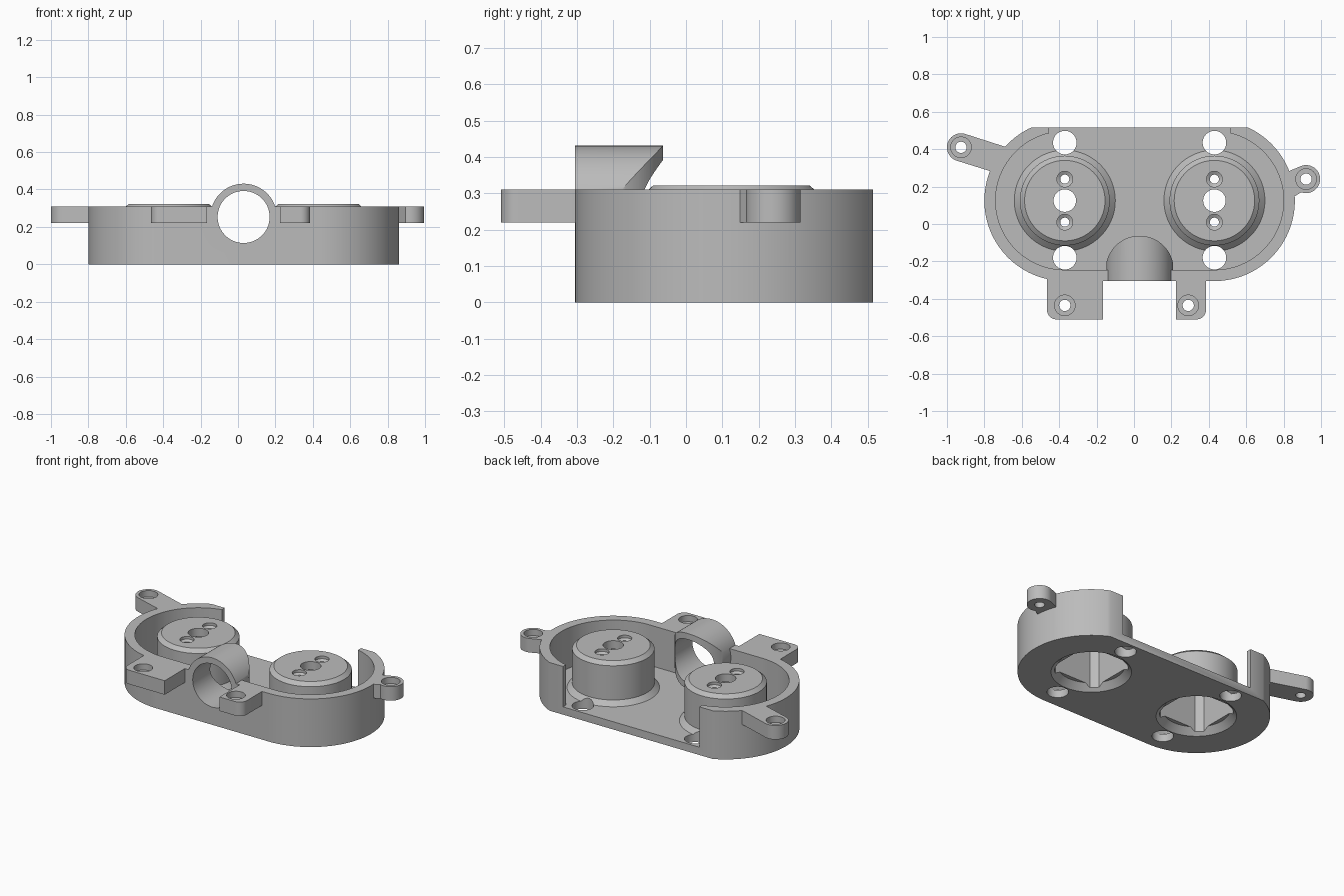
import bpy, bmesh
from math import pi, sin, cos, asin, radians
from mathutils import Matrix

if "Cube" in bpy.data.objects:
    bpy.data.objects.remove(bpy.data.objects["Cube"])

grey = bpy.data.materials.new("light_grey_plastic")
grey.use_nodes = True
colour = (0.5, 0.5, 0.5, 1)
grey.diffuse_color = colour
grey.node_tree.nodes["Principled BSDF"].inputs["Base Color"].default_value = colour

MOUNTS = {"right_motor_mount": -0.37, "left_motor_mount": 0.43}
MID_X, MID_Y = 0.03, 0.125
RIM, FLOOR, LUG = 0.31, 0.05, 0.22
BACK = 0.515
TUBE_Z = 0.253


def arc(x, y, r, a0, a1, n=64):
    return [(x + r * cos(a0 + (a1 - a0) * i / n), y + r * sin(a0 + (a1 - a0) * i / n))
            for i in range(n + 1)]


def finish(bm, name):
    bmesh.ops.remove_doubles(bm, verts=bm.verts, dist=1e-5)
    bmesh.ops.recalc_face_normals(bm, faces=bm.faces)
    mesh = bpy.data.meshes.new(name)
    bm.to_mesh(mesh)
    bm.free()
    mesh.materials.append(grey)
    obj = bpy.data.objects.new(name, mesh)
    bpy.context.collection.objects.link(obj)
    return obj


def prism(outline, z0, z1, name="cutter"):
    bm = bmesh.new()
    face = bm.faces.new([bm.verts.new((x, y, z0)) for x, y in outline])
    top = bmesh.ops.extrude_face_region(bm, geom=[face])["geom"]
    verts = [v for v in top if isinstance(v, bmesh.types.BMVert)]
    bmesh.ops.translate(bm, verts=verts, vec=(0, 0, z1 - z0))
    return finish(bm, name)


def box(x0, x1, y0, y1, z0, z1):
    return prism([(x0, y0), (x1, y0), (x1, y1), (x0, y1)], z0, z1)


def turned(x, y, profile, name="cutter", n=96):
    """Closed solid turned about a vertical axis, from (radius, height) steps."""
    bm = bmesh.new()
    rings = [[bm.verts.new((x + r * cos(2 * pi * i / n), y + r * sin(2 * pi * i / n), z))
              for i in range(n)] for r, z in profile]
    for a, b in zip(rings, rings[1:]):
        for i in range(n):
            j = (i + 1) % n
            bm.faces.new((a[i], a[j], b[j], b[i]))
    bm.faces.new(rings[0])
    bm.faces.new(rings[-1])
    return finish(bm, name)


def rod(x, y, r, z0=-0.1, z1=0.6):
    return turned(x, y, [(r, z0), (r, z1)])


def rod_along_y(r, y0, y1):
    obj = rod(0, 0, r, y0, y1)
    obj.data.transform(Matrix.Translation((MID_X, 0, TUBE_Z)) @ Matrix.Rotation(radians(-90), 4, 'X'))
    return obj


def combine(obj, other, operation, keep=False):
    mod = obj.modifiers.new("combine", 'BOOLEAN')
    mod.operation, mod.object, mod.solver = operation, other, 'EXACT'
    bpy.context.view_layer.update()
    deps = bpy.context.evaluated_depsgraph_get()
    mesh = bpy.data.meshes.new_from_object(obj.evaluated_get(deps))
    obj.modifiers.clear()
    obj.data = mesh
    if not keep:
        bpy.data.objects.remove(other)


def stadium(r, end):
    left, right = MOUNTS.values()
    return arc(right, MID_Y, r, -pi / 2, end) + arc(left, MID_Y, r, pi - end, 1.5 * pi)


# Housing tub, with its back sliced flat and open
housing = prism(stadium(0.43, asin((BACK - MID_Y) / 0.43)), 0, RIM, "housing")
combine(housing, prism(stadium(0.37, pi / 2), FLOOR, 0.5), 'DIFFERENCE')
combine(housing, box(-0.455, 0.515, 0.3, 0.6, FLOOR, 0.5), 'DIFFERENCE')

# Front lugs with rounded outer corners
rc = 0.05
wide = [(-0.165, -0.51)] + [(-0.165, -0.27), (-0.465, -0.27)] \
    + arc(-0.465 + rc, -0.51 + rc, rc, pi, 1.5 * pi, 12)
narrow = [(0.225, -0.27), (0.225, -0.51)] \
    + arc(0.385 - rc, -0.51 + rc, rc, -pi / 2, 0, 12) + [(0.385, -0.27)]
# Side lugs with round ends
long_arm = arc(-0.925, 0.41, 0.075, radians(72), radians(252), 32) \
    + [(-0.77, 0.283), (-0.735, 0.28), (-0.67, 0.38), (-0.68, 0.41)]
short_arm = arc(0.92, 0.24, 0.075, radians(-110), radians(110), 32) \
    + [(0.81, 0.275), (0.82, 0.125)]
for outline in (wide, narrow, long_arm, short_arm):
    combine(housing, prism(outline, LUG, RIM), 'UNION')

# Cable tube through the front wall, its inner end trimmed to an arch
tube = rod_along_y(0.178, -0.305, 0)
arch = prism(arc(MID_X, -0.245, 0.182, 0, pi) + [(MID_X - 0.182, -0.4), (MID_X + 0.182, -0.4)],
             -0.1, 0.6)
combine(tube, arch, 'INTERSECT')
combine(housing, tube, 'UNION')
combine(housing, rod_along_y(0.139, -0.6, 0.0), 'DIFFERENCE')

# Stepped screw holes in the lugs
for x, y in ((-0.37, -0.435), (0.29, -0.435), (-0.925, 0.41), (0.92, 0.24)):
    hole = turned(x, y, [(0.03, 0.1), (0.03, 0.27), (0.055, 0.27), (0.055, 0.4)])
    combine(housing, hole, 'DIFFERENCE')

# Raised motor mounts, hollow from below
for name, x in MOUNTS.items():
    mount = turned(x, MID_Y, [(0.27, FLOOR), (0.24, 0.08), (0.24, 0.3), (0.215, 0.322)], name)
    pocket = rod(x, MID_Y, 0.215, -0.1, 0.27)
    combine(pocket, box(x - 0.17, x + 0.17, MID_Y - 0.17, MID_Y + 0.17, -0.2, 0.4), 'INTERSECT')
    chamfer = turned(x, MID_Y, [(0.255, -0.02), (0.195, 0.04)])
    combine(housing, chamfer, 'DIFFERENCE')
    cutters = [pocket, rod(x, 0.435, 0.063), rod(x, -0.18, 0.063)]
    for cutter in cutters:
        combine(housing, cutter, 'DIFFERENCE', keep=True)
        combine(mount, cutter, 'DIFFERENCE')
    # Shaft hole and two countersunk screw holes
    combine(mount, rod(x, MID_Y, 0.06), 'DIFFERENCE')
    for y in (MID_Y - 0.115, MID_Y + 0.115):
        screw = turned(x, y, [(0.024, 0.2), (0.024, 0.295), (0.042, 0.305), (0.042, 0.4)])
        combine(mount, screw, 'DIFFERENCE')

# Smooth round walls, sharp edges
for obj in bpy.context.scene.objects:
    obj.select_set(obj.name == "housing" or obj.name in MOUNTS)
bpy.context.view_layer.objects.active = housing
bpy.ops.object.shade_smooth_by_angle(angle=radians(30))
